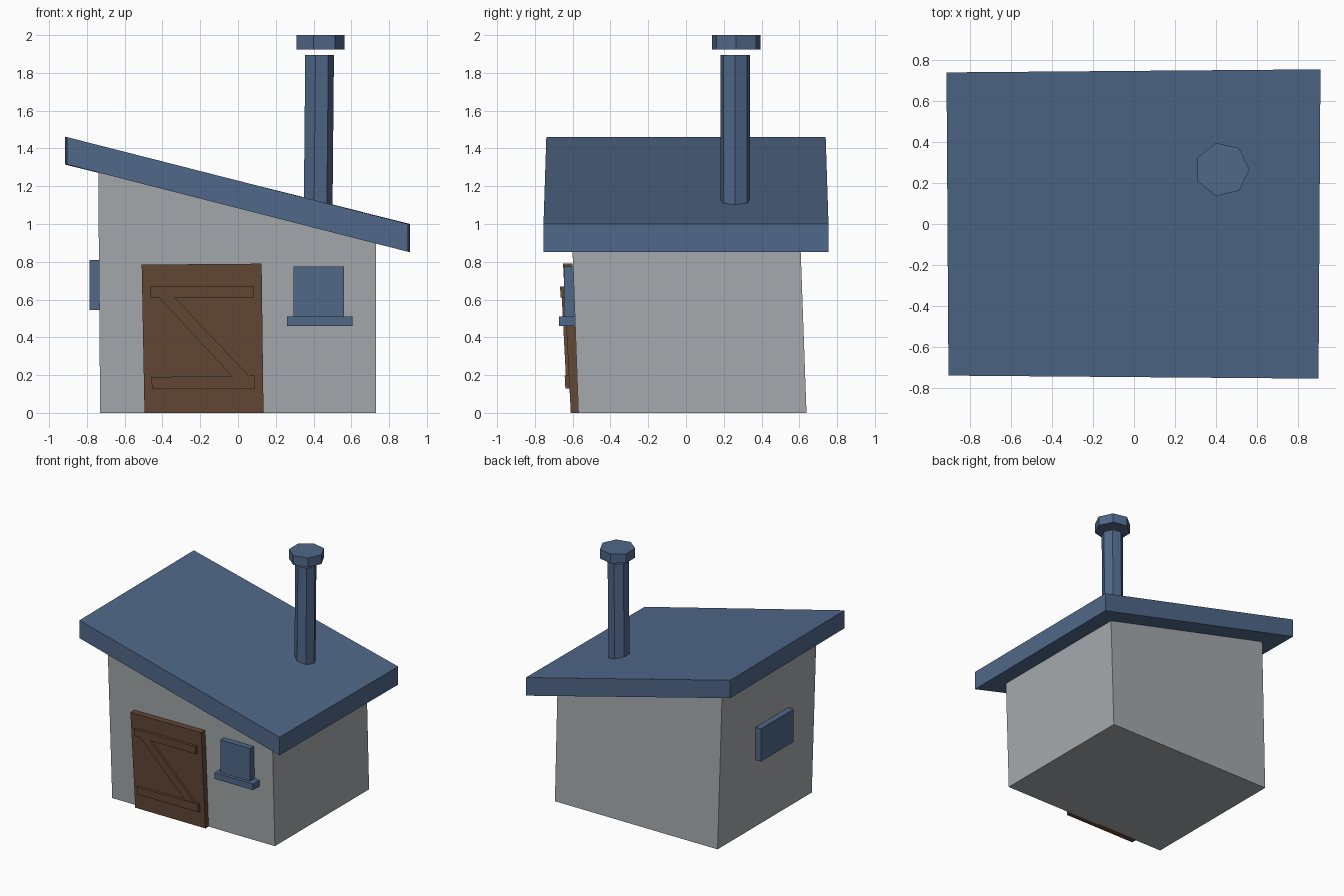
import bpy, bmesh
from math import pi
from mathutils import Matrix

cube = bpy.data.objects.get("Cube")
if cube:
    bpy.data.objects.remove(cube)


def material(name, rgb):
    mat = bpy.data.materials.new(name)
    mat.use_nodes = True
    mat.diffuse_color = (*rgb, 1)
    mat.node_tree.nodes["Principled BSDF"].inputs["Base Color"].default_value = (*rgb, 1)
    return mat


GREY = material("grey plaster", (0.376, 0.402, 0.418))
BLUE = material("slate blue", (0.080, 0.138, 0.250))
BROWN = material("brown wood", (0.125, 0.065, 0.037))


def finish(name, bm, mat):
    bmesh.ops.recalc_face_normals(bm, faces=bm.faces)
    mesh = bpy.data.meshes.new(name)
    bm.to_mesh(mesh)
    bm.free()
    mesh.materials.append(mat)
    obj = bpy.data.objects.new(name, mesh)
    bpy.context.collection.objects.link(obj)
    return obj


def slab(name, outline, front, back, mat, lean=0.0):
    """Extrude an (x, z) outline from front to back; lean shifts it to -y with height."""
    bm = bmesh.new()
    loops = [[bm.verts.new((x, y - lean * z, z)) for x, z in outline] for y in (front, back)]
    bm.faces.new(loops[0])
    bm.faces.new(loops[1])
    n = len(outline)
    for i in range(n):
        j = (i + 1) % n
        bm.faces.new((loops[0][i], loops[0][j], loops[1][j], loops[1][i]))
    return finish(name, bm, mat)


def rect(x0, x1, z0, z1):
    return [(x0, z0), (x1, z0), (x1, z1), (x0, z1)]


def pipe(name, centre, radius, z0, z1, mat, shift=0.0):
    """Seven-sided cylinder whose top is shifted slightly in x."""
    bm = bmesh.new()
    bmesh.ops.create_cone(bm, cap_ends=True, segments=7, radius1=radius, radius2=radius,
                          depth=z1 - z0,
                          matrix=Matrix.Translation((*centre, (z0 + z1) / 2))
                          @ Matrix.Rotation(-pi / 2, 4, "Z"))
    # one corner of the polygon points to +x
    corner = max(bm.verts, key=lambda v: v.co.x)
    if abs(corner.co.x - centre[0] - radius) > 0.001:
        bmesh.ops.rotate(bm, cent=(*centre, 0), verts=bm.verts,
                         matrix=Matrix.Rotation(pi / 2, 3, "Z"))
    for v in bm.verts:
        if v.co.z > (z0 + z1) / 2:
            v.co.x += shift
    return finish(name, bm, mat)


# Walls: leaning, with a sloping top that meets the roof
slab("walls", [(-0.73, 0), (0.73, 0), (0.73, 0.91), (-0.74, 1.285)], -0.57, 0.638, GREY, 0.036)

# Roof: sloping slab with a slightly skewed plan
roof = slab("roof", [(-0.91, 1.315), (0.905, 0.853), (0.905, 1.0), (-0.91, 1.46)],
            -0.747, 0.747, BLUE)
for v in roof.data.vertices:
    x, y = v.co.x, v.co.y
    v.co.x *= 1 + 0.007 * y
    v.co.y *= 1 + 0.011 * x

# Chimney with a cap that floats just above it
pipe("chimney", (0.42, 0.26), 0.08, 1.04, 1.895, BLUE, 0.008)
pipe("chimney_cap", (0.43, 0.266), 0.133, 1.925, 2.0, BLUE)

# Door with a Z brace
LEAN = 0.052
slab("door", [(-0.495, 0), (0.135, 0), (0.125, 0.79), (-0.51, 0.785)], -0.61, -0.56, BROWN, LEAN)
slab("door_upper_board", rect(-0.465, 0.085, 0.61, 0.67), -0.632, -0.60, BROWN, LEAN)
slab("door_lower_board", [(-0.455, 0.13), (0.09, 0.13), (0.09, 0.197), (-0.46, 0.19)],
     -0.632, -0.60, BROWN, LEAN)
slab("door_diagonal_board", [(-0.03, 0.192), (0.058, 0.195), (-0.333, 0.61), (-0.418, 0.61)],
     -0.626, -0.60, BROWN, LEAN)

# Windows
slab("front_window", rect(0.295, 0.56, 0.49, 0.775), -0.645, -0.58, BLUE)
slab("front_window_sill", rect(0.26, 0.605, 0.46, 0.51), -0.672, -0.58, BLUE)
slab("side_window", rect(-0.785, -0.72, 0.545, 0.81), -0.26, 0.16, BLUE)
